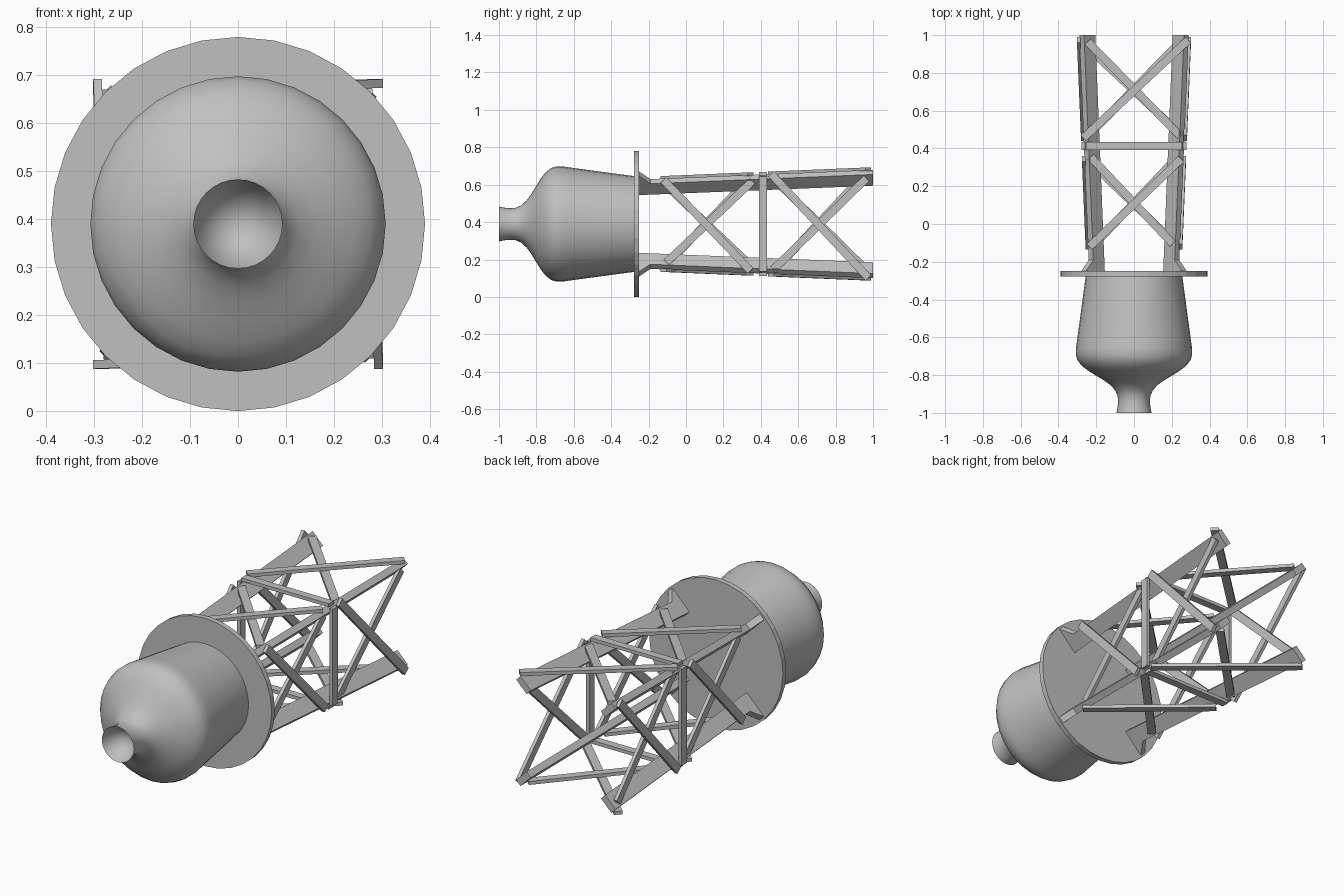
import bpy, bmesh, math
from mathutils import Vector, Matrix

AXIS_Z = 0.39
cube = bpy.data.objects.get("Cube")
if cube:
    bpy.data.objects.remove(cube, do_unlink=True)

grey = bpy.data.materials.new("plain_grey")
grey.use_nodes = True
grey.diffuse_color = (0.53, 0.53, 0.53, 1)
grey.node_tree.nodes["Principled BSDF"].inputs["Base Color"].default_value = grey.diffuse_color


def finish(bm, name, smooth=False):
    """Turn a bmesh built round the y axis into an object at axis height."""
    bmesh.ops.recalc_face_normals(bm, faces=bm.faces)
    mesh = bpy.data.meshes.new(name)
    bm.to_mesh(mesh)
    bm.free()
    mesh.materials.append(grey)
    obj = bpy.data.objects.new(name, mesh)
    obj.location.z = AXIS_Z
    bpy.context.collection.objects.link(obj)
    if smooth:
        bpy.ops.object.select_all(action='DESELECT')
        obj.select_set(True)
        bpy.context.view_layer.objects.active = obj
        bpy.ops.object.shade_smooth_by_angle(angle=math.radians(35))
    return obj


def lathe(name, profile, steps=32, smooth=True):
    """Spin (y, radius) points round the y axis."""
    bm = bmesh.new()
    verts = [bm.verts.new((0, y, r)) for y, r in profile]
    edges = [bm.edges.new(pair) for pair in zip(verts, verts[1:])]
    bmesh.ops.spin(bm, geom=verts + edges, cent=(0, 0, 0), axis=(0, 1, 0),
                   angle=math.tau, steps=steps)
    bmesh.ops.remove_doubles(bm, verts=bm.verts, dist=0.0005)
    return finish(bm, name, smooth)


# Bell-shaped body with a narrow neck and hollow mouth
lathe("body", [
    (-0.27, 0), (-0.27, 0.255), (-0.62, 0.302), (-0.66, 0.308), (-0.69, 0.308),
    (-0.72, 0.3), (-0.75, 0.277), (-0.775, 0.245), (-0.8, 0.205), (-0.825, 0.163),
    (-0.85, 0.128), (-0.88, 0.1), (-0.91, 0.087), (-0.94, 0.084), (-0.97, 0.087),
    (-1, 0.093), (-0.965, 0.08), (-0.935, 0.06), (-0.915, 0.035), (-0.905, 0)])

# Round mounting flange
lathe("flange", [(-0.277, 0), (-0.277, 0.39), (-0.25, 0.39), (-0.25, 0)], smooth=False)


def leg(name, turn):
    """Radial plate with a flared foot against the flange."""
    outline = [(-0.252, 0.236), (-0.252, 0.38), (-0.19, 0.322), (1, 0.392), (1, 0.307)]
    bm = bmesh.new()
    face = bm.faces.new([bm.verts.new((-0.0175, y, r)) for y, r in outline])
    ext = bmesh.ops.extrude_face_region(bm, geom=[face])
    moved = [g for g in ext["geom"] if isinstance(g, bmesh.types.BMVert)]
    bmesh.ops.translate(bm, verts=moved, vec=(0.035, 0, 0))
    bmesh.ops.rotate(bm, verts=bm.verts, matrix=Matrix.Rotation(turn, 3, 'Y'))
    finish(bm, name)


def brace(name, turn, start, end, drop=0):
    """Flat bar lying on one sloping side of the truss; ends are (across, along)."""
    def point(p):
        return Vector((p[0], p[1], 0.247 + 0.042 * (p[1] + 0.12) - drop))
    a, b = point(start), point(end)
    along = b - a
    side = along.cross(Vector((0, 0, 1))).normalized()
    up = side.cross(along).normalized()
    frame = Matrix((along, side * 0.042, up * 0.018)).transposed().to_4x4()
    bm = bmesh.new()
    bmesh.ops.create_cube(bm, size=1,
                          matrix=Matrix.Translation((a + b) / 2) @ frame)
    bmesh.ops.rotate(bm, verts=bm.verts, matrix=Matrix.Rotation(turn, 3, 'Y'))
    finish(bm, name)


# Four legs and four identical braced sides
corners = ["upper_left", "lower_left", "lower_right", "upper_right"]
sides = ["top", "left", "bottom", "right"]
for i in range(4):
    quarter = i * math.pi / 2
    leg(corners[i] + "_leg", quarter + math.pi / 4)
    s = sides[i]
    brace(s + "_front_outer_brace", quarter, (-0.235, -0.12), (0.25, 0.345))
    brace(s + "_front_inner_brace", quarter, (-0.23, 0.355), (0.205, -0.105), 0.019)
    brace(s + "_rear_outer_brace", quarter, (-0.268, 0.455), (0.288, 0.975))
    brace(s + "_rear_inner_brace", quarter, (-0.245, 0.965), (0.245, 0.465), 0.019)
    brace(s + "_cross_bar", quarter, (-0.255, 0.412), (0.255, 0.412))
